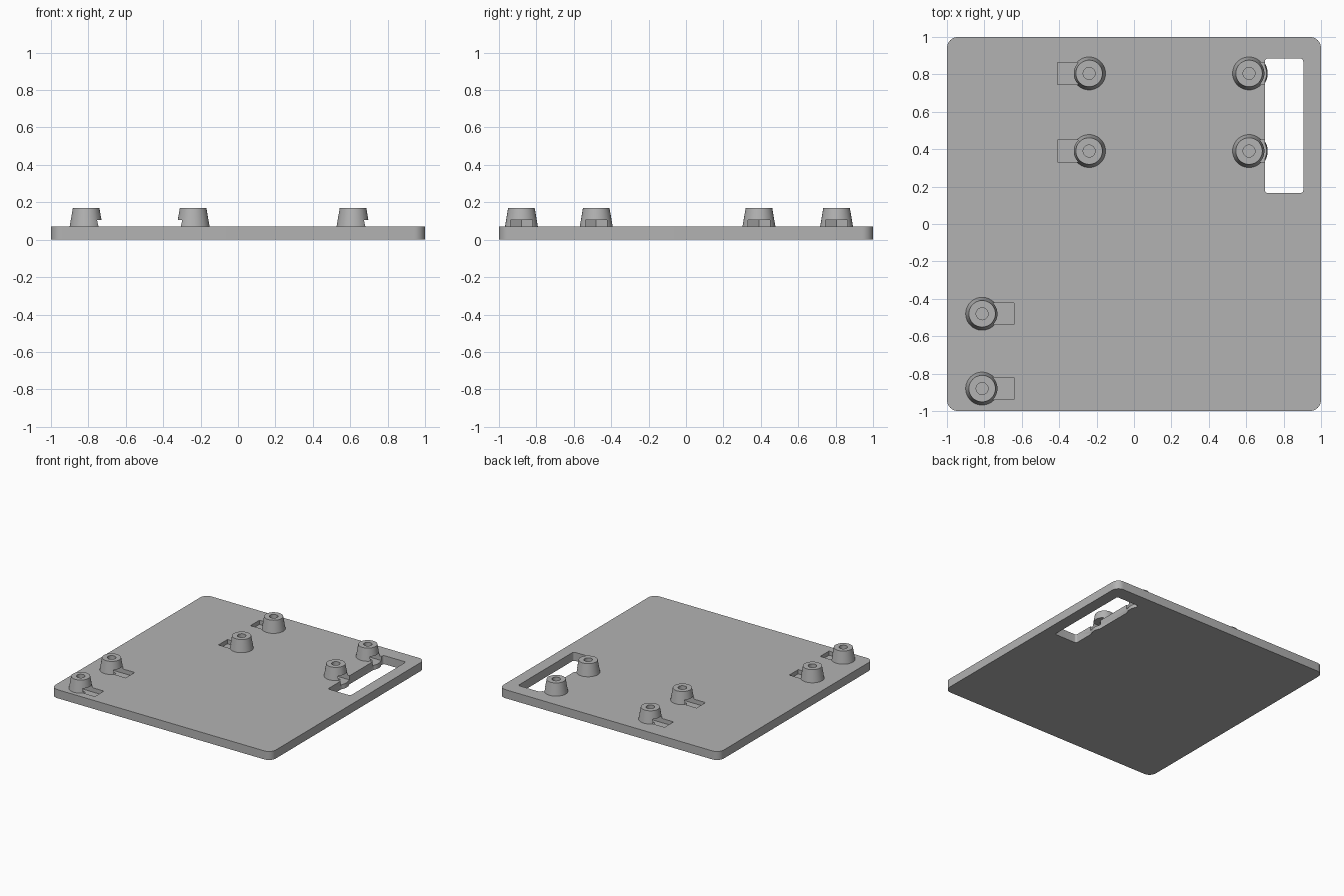
import bpy, bmesh, math

if "Cube" in bpy.data.objects:
    bpy.data.objects.remove(bpy.data.objects["Cube"])

grey = bpy.data.materials.new("plain grey")
grey.use_nodes = True
grey.diffuse_color = (0.45, 0.45, 0.45, 1)
grey.node_tree.nodes["Principled BSDF"].inputs["Base Color"].default_value = grey.diffuse_color


def add_object(name, bm):
    bmesh.ops.recalc_face_normals(bm, faces=bm.faces)
    mesh = bpy.data.meshes.new(name)
    bm.to_mesh(mesh)
    bm.free()
    mesh.materials.append(grey)
    obj = bpy.data.objects.new(name, mesh)
    bpy.context.collection.objects.link(obj)
    return obj


def prism(name, outline, z0, z1):
    """Extrude a closed xy outline from z0 to z1."""
    bm = bmesh.new()
    face = bm.faces.new([bm.verts.new((x, y, z0)) for x, y in outline])
    top = bmesh.ops.extrude_face_region(bm, geom=[face])["geom"]
    verts = [v for v in top if isinstance(v, bmesh.types.BMVert)]
    bmesh.ops.translate(bm, verts=verts, vec=(0, 0, z1 - z0))
    return add_object(name, bm)


def rounded_rectangle(x0, x1, y0, y1, r, steps=8):
    corners = [(x1 - r, y1 - r), (x0 + r, y1 - r), (x0 + r, y0 + r), (x1 - r, y0 + r)]
    return [(cx + r * math.cos(a), cy + r * math.sin(a))
            for i, (cx, cy) in enumerate(corners)
            for a in [(i + s / steps) * math.pi / 2 for s in range(steps + 1)]]


def cone(name, x, y, z0, z1, r0, r1):
    bm = bmesh.new()
    bmesh.ops.create_cone(bm, cap_ends=True, segments=48, radius1=r0, radius2=r1, depth=z1 - z0)
    bmesh.ops.translate(bm, verts=bm.verts, vec=(x, y, (z0 + z1) / 2))
    return add_object(name, bm)


def combine(target, tool, operation):
    """Apply one boolean and discard the helper."""
    mod = target.modifiers.new(operation, 'BOOLEAN')
    mod.object, mod.operation, mod.solver = tool, operation, 'EXACT'
    bpy.context.view_layer.objects.active = target
    bpy.ops.object.modifier_apply(modifier=mod.name)
    bpy.data.objects.remove(tool)


# Plate with a rounded window cut through it
plate = prism("mounting_plate", rounded_rectangle(-1, 1, -1, 1, 0.06), 0, 0.07)
window = prism("window_cutter", rounded_rectangle(0.70, 0.905, 0.165, 0.885, 0.016), -0.1, 0.2)
combine(plate, window, 'DIFFERENCE')

# Tapered posts: x, y, side on which the nut slot opens
posts = [(-0.812, -0.88, 1), (-0.812, -0.48, 1),
         (-0.24, 0.39, -1), (-0.24, 0.805, -1),
         (0.615, 0.39, 1), (0.615, 0.805, 1)]
for x, y, side in posts:
    combine(plate, cone("post", x, y, 0, 0.17, 0.1, 0.071), 'UNION')

# Nut slots with a hexagonal inner end, and screw holes
half = 0.058
point = half / math.cos(math.pi / 6)
for x, y, side in posts:
    outline = [(x + side * dx, y + dy) for dx, dy in
               [(0.17, -half), (0.17, half), (-point / 2, half), (-point, 0), (-point / 2, -half)]]
    combine(plate, prism("slot_cutter", outline, 0.035, 0.105), 'DIFFERENCE')
    combine(plate, cone("hole_cutter", x, y, 0.03, 0.25, 0.032, 0.032), 'DIFFERENCE')

# Smooth the round walls, keep hard edges
bpy.ops.object.select_all(action='DESELECT')
plate.select_set(True)
bpy.context.view_layer.objects.active = plate
bpy.ops.object.shade_smooth_by_angle(angle=math.radians(30))
